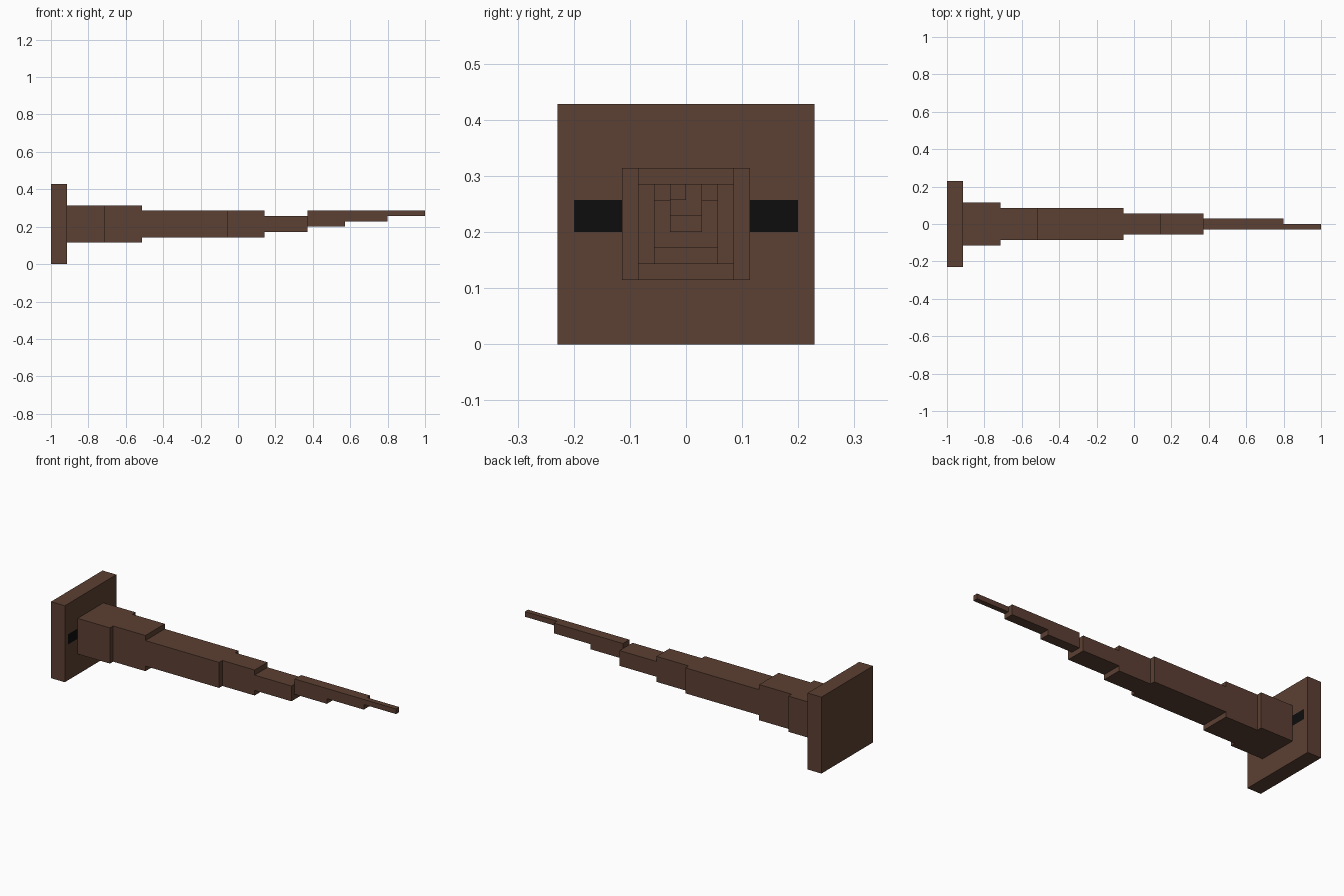
import bpy, bmesh
from mathutils import Vector

if "Cube" in bpy.data.objects:
    bpy.data.objects.remove(bpy.data.objects["Cube"])

U = 2 / 70  # one block unit; the whole piece is 70 units long


def material(name, rgb):
    m = bpy.data.materials.new(name)
    m.diffuse_color = (*rgb, 1)
    m.use_nodes = True
    m.node_tree.nodes["Principled BSDF"].inputs["Base Color"].default_value = m.diffuse_color
    return m


brown = material("dark_brown", (0.107, 0.051, 0.033))
black = material("black", (0.004, 0.004, 0.004))


def block(name, x, y, z, cuts=(), paint=None):
    """Box from unit ranges; optional cutting planes and a rule for black faces."""
    bm = bmesh.new()
    bmesh.ops.create_cube(bm, size=1)
    for v in bm.verts:
        v.co = Vector([r[0] if c < 0 else r[1] for c, r in zip(v.co, (x, y, z))])
    for axis, pos in cuts:
        no = Vector((0, 0, 0))
        no[axis] = 1
        bmesh.ops.bisect_plane(bm, geom=bm.verts[:] + bm.edges[:] + bm.faces[:],
                               plane_co=no * pos, plane_no=no)
    bm.normal_update()
    for f in bm.faces:
        if paint and paint(f.calc_center_median(), f.normal):
            f.material_index = 1
    for v in bm.verts:
        v.co = Vector((v.co.x - 35, v.co.y, v.co.z)) * U
    me = bpy.data.meshes.new(name)
    bm.to_mesh(me)
    bm.free()
    me.materials.append(brown)
    if paint:
        me.materials.append(black)
    ob = bpy.data.objects.new(name, me)
    bpy.context.collection.objects.link(ob)
    return ob


# Square end plate with a black patch on each side of the shaft
block("end_plate", (0, 3), (-8, 8), (0, 15),
      cuts=[(1, p) for p in (-7, -4, 4, 7)] + [(2, p) for p in (7, 9)],
      paint=lambda c, n: n.x > 0.5 and 4 < abs(c.y) < 7 and 7 < c.z < 9)

# Shaft sections, stepping down towards the tip
sections = [
    ("shaft_root", (3, 10), (-4, 4), (4, 11)),
    ("shaft_collar", (10, 17), (-3, 3), (4, 11)),
    ("shaft_main", (17, 33), (-3, 3), (5, 10)),
    ("shaft_narrow", (33, 40), (-2, 2), (5, 10)),
    ("shaft_waist", (40, 48), (-2, 2), (6, 9)),
    ("tip_base", (48, 55), (-1, 1), (7, 10)),
    ("tip_middle", (55, 63), (-1, 1), (8, 10)),
    ("tip_end", (63, 70), (-1, 0), (9, 10)),
]
for s in sections:
    block(*s)
